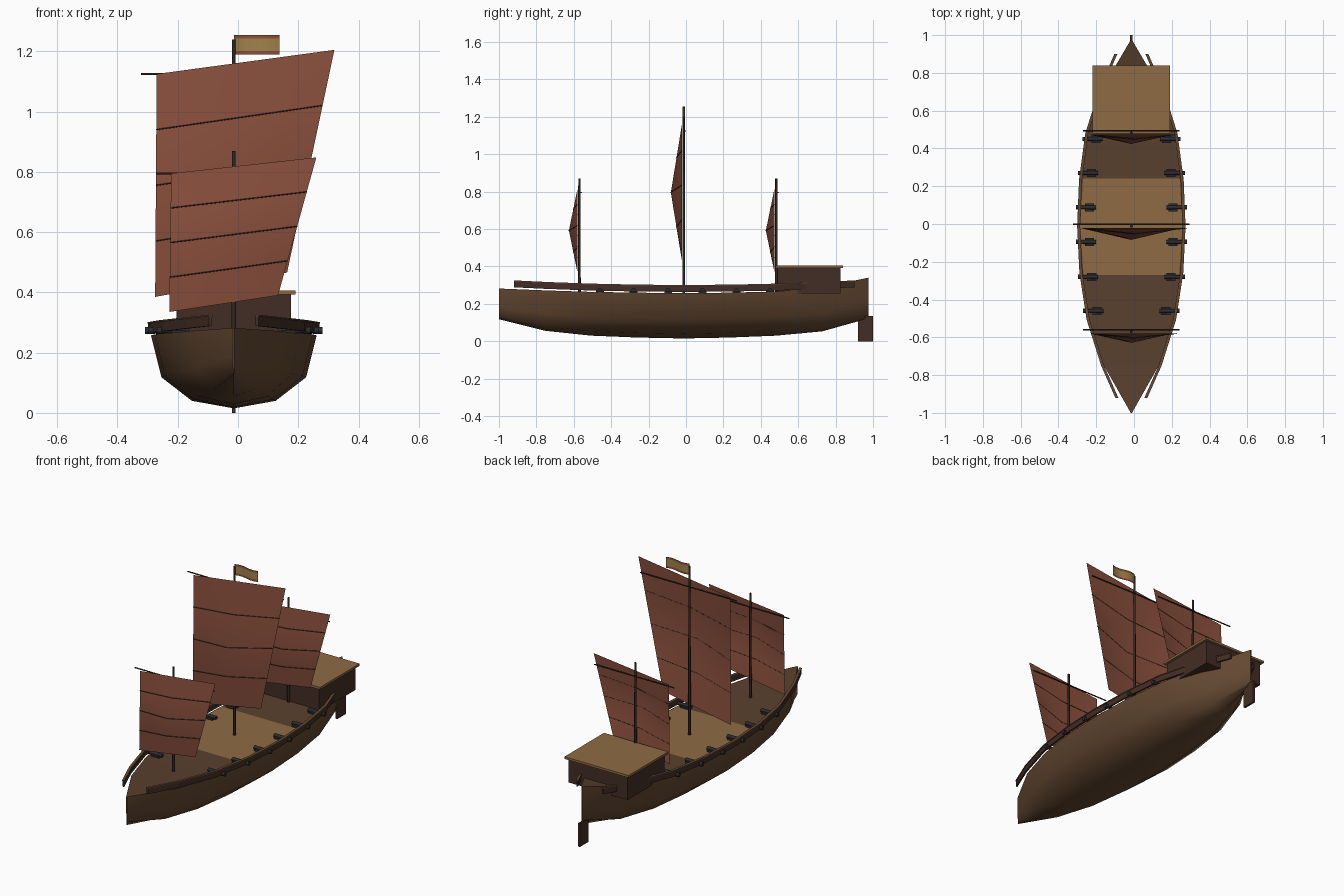
import bpy, math
from mathutils import Vector

if "Cube" in bpy.data.objects:
    bpy.data.objects.remove(bpy.data.objects["Cube"])

CX = -0.014  # centre line of the ship


def mat(name, rgb):
    m = bpy.data.materials.new(name)
    m.diffuse_color = (*rgb, 1)
    m.use_nodes = True
    m.node_tree.nodes["Principled BSDF"].inputs["Base Color"].default_value = m.diffuse_color
    return m


HULL = mat("hull_wood", (0.13, 0.067, 0.032))
DECK = mat("deck_wood", (0.10, 0.052, 0.027))
TAN = mat("tan_planks", (0.27, 0.145, 0.055))
DARK = mat("dark_wood", (0.055, 0.026, 0.018))
MAST = mat("mast_wood", (0.03, 0.02, 0.014))
SAIL = mat("sail_cloth", (0.25, 0.078, 0.045))
GOLD = mat("gold_cloth", (0.36, 0.22, 0.07))
IRON = mat("iron", (0.025, 0.025, 0.03))


def mesh(name, verts, faces, *mats, smooth=None):
    me = bpy.data.meshes.new(name)
    me.from_pydata(verts, [], faces)
    ob = bpy.data.objects.new(name, me)
    bpy.context.collection.objects.link(ob)
    for m in mats:
        me.materials.append(m)
    if smooth:
        bpy.ops.object.select_all(action='DESELECT')
        ob.select_set(True)
        bpy.context.view_layer.objects.active = ob
        bpy.ops.object.shade_smooth_by_angle(angle=math.radians(smooth))
    return ob


def box(name, lo, hi, m):
    v = [(x, y, z) for x in (lo[0], hi[0]) for y in (lo[1], hi[1]) for z in (lo[2], hi[2])]
    f = [(0, 1, 3, 2), (4, 6, 7, 5), (0, 4, 5, 1), (2, 3, 7, 6), (0, 2, 6, 4), (1, 5, 7, 3)]
    return mesh(name, v, f, m)


def rod(name, a, b, r, m, r2=None, n=8):
    a, b = Vector(a), Vector(b)
    d = (b - a).normalized()
    u = d.orthogonal().normalized()
    w = d.cross(u)
    v = []
    for p, rad in ((a, r), (b, r2 or r)):
        for i in range(n):
            t = math.tau * i / n
            v.append(p + (u * math.cos(t) + w * math.sin(t)) * rad)
    f = [(i, (i + 1) % n, n + (i + 1) % n, n + i) for i in range(n)]
    f += [tuple(reversed(range(n))), tuple(range(n, 2 * n))]
    return mesh(name, v, f, m, smooth=50)


def interp(table, y):
    for (y0, a), (y1, b) in zip(table, table[1:]):
        if y <= y1:
            return a + (b - a) * (y - y0) / (y1 - y0)
    return table[-1][1]


# Hull: (y, half width, keel z, top z) per station
stations = [(-1, .003, .118, .282), (-.753, .143, .056, .272), (-.506, .222, .03, .264),
            (-.259, .262, .02, .26), (-.012, .275, .015, .257), (.234, .264, .02, .26),
            (.481, .23, .03, .266), (.728, .148, .053, .288), (.975, .003, .122, .34)]
section = [(-1, 1), (-.873, .426), (-.505, .103), (0, 0), (.505, .103), (.873, .426), (1, 1)]
verts = [(CX + w * sx, y, k + (t - k) * sz) for y, w, k, t in stations for sx, sz in section]
S = len(section)
faces = [(i * S + j, i * S + j + 1, (i + 1) * S + j + 1, (i + 1) * S + j)
         for i in range(len(stations) - 1) for j in range(S - 1)]
faces += [tuple(reversed(range(S))), tuple(range(len(verts) - S, len(verts)))]
hull = mesh("hull", verts, [tuple(reversed(f)) for f in faces], HULL, smooth=60)

# Deck skin closing the hull
dv = [(CX + s * w, y, t) for y, w, k, t in stations for s in (-1, 1)]
mesh("deck", dv, [(2 * i, 2 * i + 1, 2 * i + 3, 2 * i + 2) for i in range(len(stations) - 1)], DECK)
mv = [(CX + s * (w - .004), y, .263) for y, w in
      ((-.27, .257), (-.012, .275), (.24, .26)) for s in (-1, 1)]
mesh("middle_deck", mv, [(0, 1, 3, 2), (2, 3, 5, 4)], TAN)

# Rails with caps, both sides
rail_w = [(-.92, .077), (-.75, .152), (-.506, .229), (-.259, .267), (-.012, .279),
          (.234, .269), (.481, .236), (.728, .157), (.9, .082)]


def strip(name, side, t, z0, z1, m):
    v, f = [], []
    for i, (y, w) in enumerate(rail_w):
        sheer = .262 + .024 * (abs(y + .01) / .9) ** 2
        for x, z in ((w - t, z0), (w + t, z0), (w + t, z1), (w - t, z1)):
            v.append((CX + side * x, y, sheer + z))
        if i:
            a, b = 4 * i - 4, 4 * i
            for j in range(4):
                k = (j + 1) % 4
                q = (a + j, b + j, b + k, a + k)
                f.append(q if side > 0 else q[::-1])
    n = len(v)
    for cap in ((0, 1, 2, 3), (n - 1, n - 2, n - 3, n - 4)):
        f.append(cap if side > 0 else cap[::-1])
    mesh(name, v, f, m)


for side, tag in ((-1, "left"), (1, "right")):
    strip("rail_" + tag, side, .005, .002, .034, DARK)
    strip("rail_cap_" + tag, side, .008, .034, .039, HULL)
    # Cannons along each rail
    for i, y in enumerate((-.46, -.28, -.095, .088, .27, .45)):
        end = interp(rail_w, y) + .017
        X = lambda d: CX + side * (end - d)
        x0, x1 = sorted((X(.095), X(.047)))
        box(f"carriage_{tag}_{i}", (x0, y - .021, .255), (x1, y + .021, .274), IRON)
        rod(f"barrel_{tag}_{i}", (X(.105), y, .274), (X(0), y, .274), .011, IRON, .009, 10)
        rod(f"muzzle_{tag}_{i}", (X(.02), y, .274), (X(-.002), y, .274), .012, IRON, n=10)

# Stern cabin and rudder
box("cabin", (CX - .19, .49, .255), (CX + .19, .825, .395), DARK)
box("cabin_roof", (CX - .205, .478, .393), (CX + .205, .84, .406), TAN)
box("rudder", (CX - .006, .92, 0), (CX + .006, 1.0, .135), DARK)


# Masts with yards, bulged sails and battens
def rig(name, y, top, half_yard, tl, tr, br, bl, bulge):
    rod(name + "_mast", (CX, y, .25), (CX, y, top), .0075, MAST, .006)
    rod(name + "_yard", (CX - half_yard, y + .01, tl[1]), (CX + half_yard, y + .01, tl[1]), .0035, MAST)

    def point(u, t, off=0):
        lx, lz = tl[0] + (bl[0] - tl[0]) * t, tl[1] + (bl[1] - tl[1]) * t
        rx, rz = tr[0] + (br[0] - tr[0]) * t, tr[1] + (br[1] - tr[1]) * t
        b = bulge * (1 - abs(2 * u - 1)) * (1 - abs(2 * t - 1))
        return (lx + (rx - lx) * u, y - .009 - b - off, lz + (rz - lz) * u)

    v = [point(u / 2, t / 4) for t in range(5) for u in range(3)]
    f = [(3 * t + u, 3 * t + u + 3, 3 * t + u + 4, 3 * t + u + 1) for t in range(4) for u in range(2)]
    mesh(name + "_sail", v, f, SAIL, smooth=60)
    for k in (1, 2, 3):
        for h in (0, .5):
            rod(f"{name}_batten_{k}_{int(h * 2)}", point(h, k / 4, .001), point(h + .5, k / 4, .001), .002, MAST, n=6)


small = ((-.222, .795), (.26, .848), (.133, .39), (-.228, .335))
rig("fore", -.57, .87, .256, *small, .047)
rig("mizzen", .483, .87, .256, *small, .047)
rig("main", -.012, 1.24, .308, (-.27, 1.125), (.32, 1.205), (.163, .466), (-.275, .385), .06)

# Flag with red borders, slightly waved
fv = [(CX + .152 * i / 6, -.012 + .007 * math.sin(i / 6 * math.tau), z)
      for z in (1.19, 1.201, 1.242, 1.254) for i in range(7)]
ff = [(7 * r + i, 7 * r + i + 1, 7 * r + i + 8, 7 * r + i + 7) for r in range(3) for i in range(6)]
flag = mesh("flag", fv, ff, GOLD, SAIL, smooth=60)
for p in flag.data.polygons:
    p.material_index = 0 if 6 <= p.index < 12 else 1
